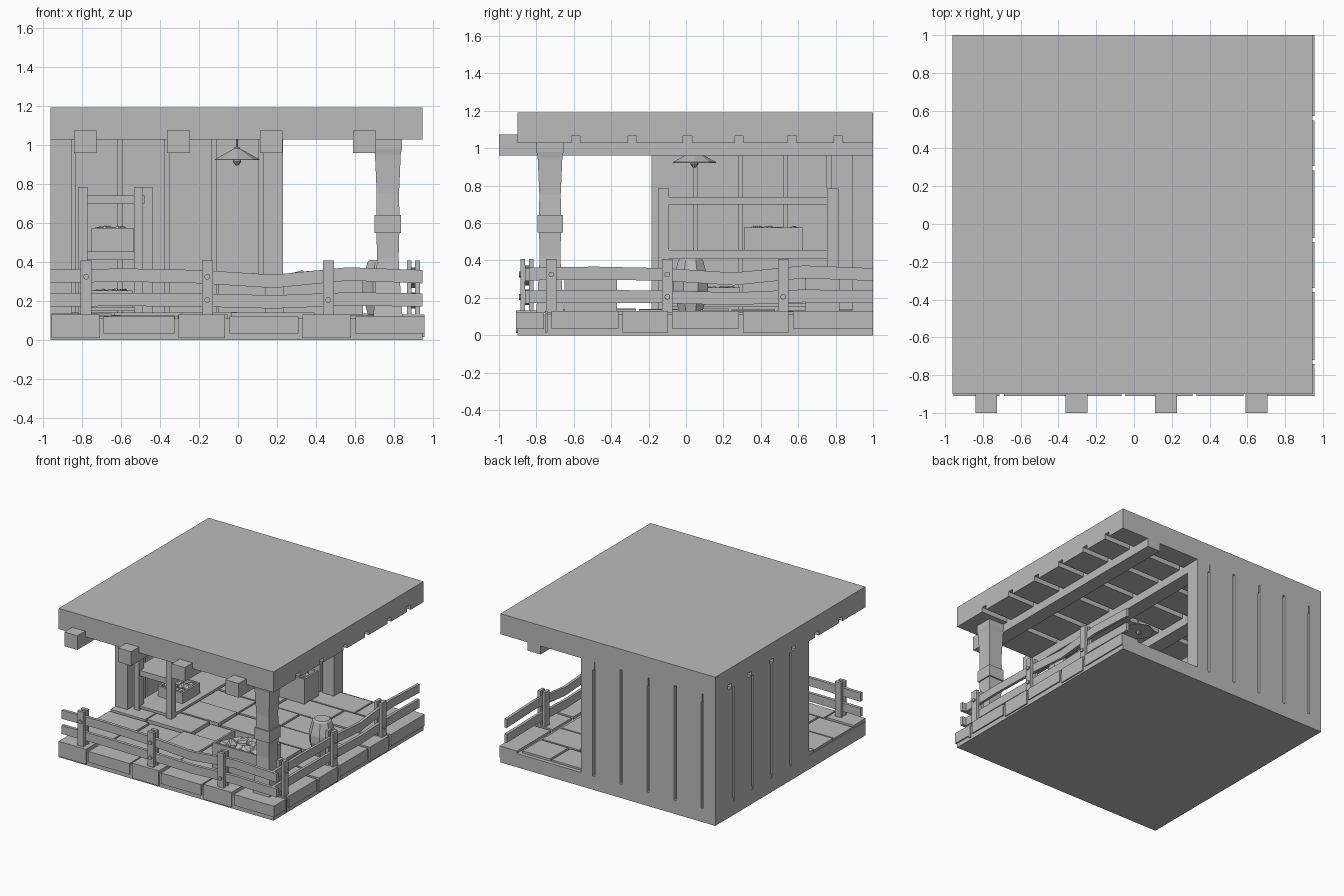
import bpy, bmesh, math, random
from mathutils import Matrix, Vector

random.seed(4)
if "Cube" in bpy.data.objects:
    bpy.data.objects.remove(bpy.data.objects["Cube"])

grey = bpy.data.materials.new("plain grey")
grey.use_nodes = True
COLOUR = (0.5, 0.5, 0.5, 1)
grey.diffuse_color = COLOUR
grey.node_tree.nodes["Principled BSDF"].inputs["Base Color"].default_value = COLOUR


def finish(name, bm):
    bmesh.ops.recalc_face_normals(bm, faces=bm.faces)
    mesh = bpy.data.meshes.new(name)
    bm.to_mesh(mesh)
    bm.free()
    mesh.materials.append(grey)
    obj = bpy.data.objects.new(name, mesh)
    bpy.context.collection.objects.link(obj)
    return obj


def add_box(bm, x, y, z):
    """Add a box given its (low, high) range on each axis."""
    size = [b - a for a, b in (x, y, z)]
    mid = [(a + b) / 2 for a, b in (x, y, z)]
    bmesh.ops.create_cube(bm, size=1, matrix=Matrix.Translation(mid) @ Matrix.Diagonal((*size, 1)))


def boxes(name, ranges):
    bm = bmesh.new()
    for r in ranges:
        add_box(bm, *r)
    return finish(name, bm)


def lathe(name, centre, profile, sides, turn=0.0):
    """Stack rings of (radius, z) into a faceted solid."""
    bm = bmesh.new()
    rings = []
    for r, z in profile:
        angles = [turn + math.tau * i / sides for i in range(sides)]
        rings.append([bm.verts.new((centre[0] + r * math.cos(a), centre[1] + r * math.sin(a), z)) for a in angles])
    for low, high in zip(rings, rings[1:]):
        for i in range(sides):
            j = (i + 1) % sides
            bm.faces.new((low[i], low[j], high[j], high[i]))
    bm.faces.new(rings[0][::-1])
    bm.faces.new(rings[-1])
    return finish(name, bm)


def spans(start, end, cuts, gap):
    """Split a length at the cuts, leaving a gap at each."""
    edges = [start - gap / 2, *cuts, end + gap / 2]
    return [(a + gap / 2, b - gap / 2) for a, b in zip(edges, edges[1:])]


# Floor base, edge blocks and uneven floor slabs
boxes("floor_base", [((-0.96, 0.945), (-0.9, 1), (0, 0.11))])
front_cuts = (-0.7, -0.315, -0.055, 0.32, 0.59)
right_cuts = (-0.73, -0.35, -0.085, 0.295, 0.56)
boxes("front_edge_blocks", [
    (s, (-0.91, -0.76), (0.012 + 0.022 * (i % 2), 0.132 - 0.01 * (i % 2)))
    for i, s in enumerate(spans(-0.955, 0.955, front_cuts, 0.022))])
boxes("right_edge_blocks", [
    ((0.8, 0.955), s, (0.015 + 0.022 * (i % 2), 0.13))
    for i, s in enumerate(spans(-0.755, 1, right_cuts, 0.022))])
slabs = []
for row in range(7):
    y = -0.745 + row * 0.247
    x = -0.955
    while x < 0.78:
        end = x + random.uniform(0.26, 0.46)
        if end > 0.62:
            end = 0.785
        slabs.append(((x, end - 0.015), (y, y + 0.232), (0.1, random.uniform(0.122, 0.145))))
        x = end
boxes("floor_slabs", slabs)

# Walls: thick upright boards with a recessed core behind the gaps
WALL_Z = (0.1, 1.03)
back_cuts = (-0.844, -0.604, -0.363, -0.123, 0.118)
side_cuts = (0.05, 0.29, 0.53, 0.765)
boxes("back_wall_boards", [(s, (0.887, 1), WALL_Z) for s in spans(-0.96, 0.23, back_cuts, 0.02)])
boxes("back_wall_core", [((-0.9, 0.2), (0.92, 0.97), WALL_Z)])
boxes("side_wall_boards", [((-0.96, -0.85), s, WALL_Z) for s in spans(-0.185, 1, side_cuts, 0.02)])
boxes("side_wall_core", [((-0.93, -0.88), (-0.15, 0.95), WALL_Z)])

# Roof slab, ceiling planks and long beams
boxes("roof_slab", [((-0.96, 0.945), (-0.9, 1), (1.065, 1.192))])
ceiling_cuts = (-0.59, -0.288, 0.008, 0.285, 0.567, 0.815)
boxes("ceiling_planks", [((-0.96, 0.945), s, (1.027, 1.066)) for s in spans(-0.9, 1, ceiling_cuts, 0.046)])
boxes("roof_beams", [((x - 0.058, x + 0.058), (-1, 1), (0.96, 1.073)) for x in (-0.782, -0.305, 0.17, 0.648)])

# Corner post with a flared head and foot, and a band
root2 = math.sqrt(2)
post = [(0.075, 0.12), (0.068, 0.2), (0.055, 0.42), (0.06, 0.6), (0.057, 0.75), (0.066, 0.95), (0.072, 0.98), (0.072, 1.04)]
lathe("corner_post", (0.768, -0.727), [(r * root2, z) for r, z in post], 4, math.pi / 4)
boxes("post_band", [((0.7, 0.836), (-0.795, -0.658), (0.55, 0.642))])


def rail(name, along, start, end, base, depth):
    """A bent board 0.068 tall; along is 0 for x, 1 for y."""
    bends = (0.0, 0.006, -0.002, -0.026, 0.012, -0.002)
    flat = 0.4 if base < 0.25 else 1
    bm = bmesh.new()
    rings = []
    for i, b in enumerate(bends):
        t = start + (end - start) * i / (len(bends) - 1)
        ring = []
        for d, h in ((0, 0), (1, 0), (1, 1), (0, 1)):
            z = base + b * flat + 0.068 * h
            ring.append(bm.verts.new((t, depth[d], z) if along == 0 else (depth[d], t, z)))
        rings.append(ring)
    for a, c in zip(rings, rings[1:]):
        for i in range(4):
            j = (i + 1) % 4
            bm.faces.new((a[i], a[j], c[j], c[i]))
    bm.faces.new(rings[0])
    bm.faces.new(rings[-1])
    finish(name, bm)


def bolts(name, centres, axis):
    bm = bmesh.new()
    for c in centres:
        turn = Matrix.Rotation(math.pi / 2, 4, axis)
        bmesh.ops.create_cone(bm, cap_ends=True, segments=10, radius1=0.015, radius2=0.015,
                              depth=0.012, matrix=Matrix.Translation(c) @ turn)
    finish(name, bm)


# Fences: paired posts clamping two rails
for level, base in (("lower", 0.172), ("upper", 0.293)):
    rail("front_fence_rail_" + level, 0, -0.96, 0.945, base, (-0.862, -0.838))
    rail("right_fence_rail_" + level, 1, -0.86, 1, base, (0.888, 0.91))
front_x, right_y = (-0.778, -0.157, 0.463), (-0.72, -0.1, 0.52)
POST_Z = (0.12, 0.408)
bolt_heights = ((0, 0.325), (1, 0.325), (1, 0.205), (2, 0.205))
boxes("front_fence_posts", [((x - 0.028, x + 0.028), y, POST_Z)
                            for x in front_x for y in ((-0.884, -0.86), (-0.84, -0.815))])
boxes("right_fence_posts", [(x, (y - 0.028, y + 0.028), POST_Z)
                            for y in right_y for x in ((0.908, 0.932), (0.865, 0.89))])
bolts("front_fence_bolts", [(front_x[i], -0.888, z) for i, z in bolt_heights], "X")
bolts("right_fence_bolts", [(0.936, right_y[i], z) for i, z in bolt_heights], "Y")

# Shelf unit against the side wall
boxes("shelf_posts", [((x - 0.024, x + 0.024), (y - 0.03, y + 0.03), (0.12, 0.785))
                      for x, y in ((-0.795, -0.12), (-0.51, -0.12), (-0.795, 0.785), (-0.463, 0.785))])
boxes("shelf_rails",
      [((x - 0.02, x + 0.02), (-0.1, 0.76), (0.7, 0.74)) for x in (-0.795, -0.51)]
      + [((-0.78, -0.48), (y - 0.02, y + 0.02), (0.7, 0.74)) for y in (-0.12, 0.785)])
boxes("shelf_boards", [((-0.82, -0.49), (-0.14, 0.8), z) for z in ((0.41, 0.455), (0.15, 0.17))])


def crate(name, x, y, z, wall=0.015, lump=0.05):
    """An open box filled with faceted lumps."""
    inner_x, inner_y = (x[0] + wall, x[1] - wall), (y[0] + wall, y[1] - wall)
    boxes(name, [
        (inner_x, inner_y, (z[0], z[0] + wall)),
        ((x[0], inner_x[0]), y, z), ((inner_x[1], x[1]), y, z),
        (inner_x, (y[0], inner_y[0]), z), (inner_x, (inner_y[1], y[1]), z)])
    bm = bmesh.new()
    for _ in range(14):
        spot = Vector((random.uniform(x[0] + lump, x[1] - lump),
                       random.uniform(y[0] + lump, y[1] - lump), z[1] - lump * 0.7))
        spin = Matrix.Rotation(random.uniform(0, 3), 4, Vector((1, random.random(), 0.5)))
        bmesh.ops.create_icosphere(bm, subdivisions=1, radius=lump, matrix=Matrix.Translation(spot) @ spin)
    finish(name + "_contents", bm)


# Crates on the shelf and on the floor
crate("shelf_crate", (-0.75, -0.535), (0.31, 0.625), (0.455, 0.575), lump=0.04)
crate("low_crate", (-0.76, -0.54), (0.07, 0.29), (0.17, 0.255), lump=0.035)
crate("back_crate", (-0.1, 0.14), (0.64, 0.82), (0.13, 0.33))
crate("front_crate", (0.23, 0.64), (-0.65, -0.37), (0.13, 0.34), lump=0.07)

# Barrel
lathe("barrel", (0.73, 0.025), [(0.07, 0.13), (0.1, 0.24), (0.1, 0.3), (0.072, 0.4), (0.06, 0.41)], 8, math.pi / 8)

# Hanging lamp
lathe("lamp_shade", (-0.005, 0.045), [(0.116, 0.922), (0.115, 0.926), (0.015, 0.982), (0.012, 0.99)], 8)
lathe("lamp_bulb", (-0.005, 0.045), [(0.008, 0.896), (0.022, 0.915), (0.018, 0.925)], 8)
lathe("lamp_cord", (-0.005, 0.045), [(0.006, 0.98), (0.006, 1.03)], 6)
